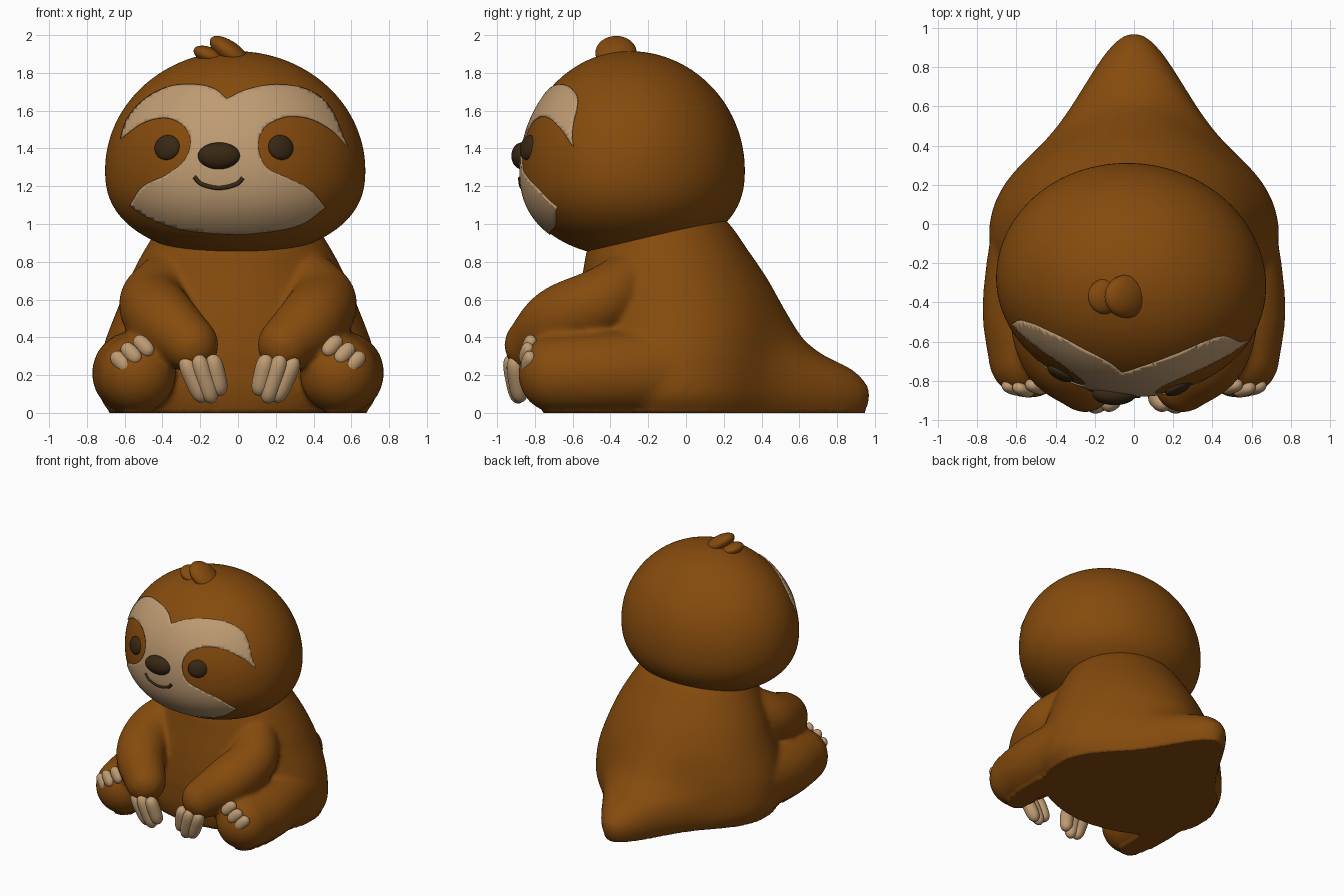
import bpy, bmesh, math
from mathutils import Vector, Matrix
from mathutils.bvhtree import BVHTree
from mathutils.geometry import delaunay_2d_cdt

if "Cube" in bpy.data.objects:
    bpy.data.objects.remove(bpy.data.objects["Cube"])


def material(name, rgb):
    m = bpy.data.materials.new(name)
    m.diffuse_color = (*rgb, 1)
    m.use_nodes = True
    m.node_tree.nodes["Principled BSDF"].inputs["Base Color"].default_value = m.diffuse_color
    return m


BROWN = material("brown fur", (0.235, 0.07, 0.004))
CREAM = material("cream", (0.52, 0.33, 0.17))
DARK = material("dark brown", (0.04, 0.021, 0.007))


def finish(name, bm, mat):
    bmesh.ops.recalc_face_normals(bm, faces=bm.faces)
    me = bpy.data.meshes.new(name)
    bm.to_mesh(me)
    bm.free()
    me.materials.append(mat)
    for p in me.polygons:
        p.use_smooth = True
    ob = bpy.data.objects.new(name, me)
    bpy.context.collection.objects.link(ob)
    return ob


def blob(name, loc, size, mat, axis=(0, 0, 1), blunt=0):
    """Ellipsoid whose local z points along axis; blunt squares off its ends."""
    bm = bmesh.new()
    bmesh.ops.create_uvsphere(bm, u_segments=28, v_segments=24, radius=1)
    for v in bm.verts:
        k = math.sqrt(1 + blunt * v.co.z ** 2)
        v.co.x *= k
        v.co.y *= k
    rot = Vector(axis).to_track_quat('Z', 'Y').to_matrix().to_4x4()
    bm.transform(Matrix.Translation(loc) @ rot @ Matrix.Diagonal((*size, 1)))
    return finish(name, bm, mat)


def spline(pts, n=8):
    """Smooth open curve through points, last point left off."""
    P = [Vector(p) for p in pts]
    P = [2 * P[0] - P[1]] + P + [2 * P[-1] - P[-2]]
    out = []
    for a, b, c, d in zip(P, P[1:], P[2:], P[3:]):
        for i in range(n):
            t = i / n
            out.append(0.5 * (2 * b + (c - a) * t + (2 * a - 5 * b + 4 * c - d) * t * t
                              + (3 * b - a - 3 * c + d) * t ** 3))
    return out


# body: stacked rings with a pointed tail bulge (z, half width, front y, back y, tail)
bm = bmesh.new()
rows = [(0.0, .68, -.58, .50, .45), (.08, .73, -.60, .505, .47), (.15, .74, -.61, .51, .45),
        (.23, .735, -.61, .51, .37), (.30, .725, -.61, .51, .23), (.36, .71, -.605, .505, .15),
        (.42, .69, -.60, .50, .10), (.56, .635, -.58, .475, .04), (.72, .57, -.55, .405, .02),
        (.88, .485, -.52, .315, 0), (1.0, .40, -.46, .23, 0), (1.12, .25, -.38, .1, 0)]
N = 96
rings = []
for z, w, f, b, tail in spline(rows, 4) + [rows[-1]]:
    ring = []
    for i in range(N):
        a = 2 * math.pi * i / N
        s = math.sin(a)
        ring.append(bm.verts.new((w * math.cos(a),
                                  (f + b) / 2 + (b - f) / 2 * s + tail * max(0, s) ** 11, z)))
    rings.append(ring)
for r0, r1 in zip(rings, rings[1:]):
    for i in range(N):
        bm.faces.new((r0[i], r0[(i + 1) % N], r1[(i + 1) % N], r1[i]))
bm.faces.new(rings[0])
bm.faces.new(rings[-1])

# arms and legs: chains of spheres (x, y, z, radius), mirrored
arm = [(.36, -.28, .72, .15), (.45, -.45, .59, .18), (.395, -.67, .49, .183), (.25, -.815, .36, .149)]
leg = [(.47, .04, .24, .24), (.53, -.22, .22, .227), (.555, -.46, .21, .22), (.535, -.68, .205, .21)]
for side in (-1, 1):
    for limb in (arm, leg):
        for x, y, z, r in spline(limb, 9) + [Vector(limb[-1])]:
            bmesh.ops.create_icosphere(bm, subdivisions=3, radius=r,
                                       matrix=Matrix.Translation((side * x, y, z)))
body = finish("body", bm, BROWN)

# melt body and limbs together, then flatten the base
mod = body.modifiers.new("melt", 'REMESH')
mod.mode = 'VOXEL'
mod.voxel_size = 0.016
mod.use_smooth_shade = True
mod = body.modifiers.new("soften", 'SMOOTH')
mod.factor = 0.5
mod.iterations = 18
dg = bpy.context.evaluated_depsgraph_get()
melted = bpy.data.meshes.new_from_object(body.evaluated_get(dg))
body.modifiers.clear()
body.data = melted
for v in melted.vertices:
    if v.co.z < 0.016:
        v.co.z = 0

# head: egg with a fuller chin, turned slightly
bm = bmesh.new()
bmesh.ops.create_uvsphere(bm, u_segments=180, v_segments=120, radius=1)
for v in bm.verts:
    x, y, z = v.co
    k = 1
    if z < 0:
        k = math.sqrt(max(0, 1 - abs(z) ** 2.4) / max(1e-6, 1 - z * z))
    v.co = (x * k * .69, y * k * (.61 if y > 0 else .573), z * (.63 if z > 0 else .46))
bm.transform(Matrix.Translation((-.015, -.30, 1.285)) @ Matrix.Rotation(math.radians(-7), 4, 'Z'))
tree = BVHTree.FromBMesh(bm)
head = finish("head", bm, BROWN)


def on_face(x, z, lift):
    hit, normal, _, _ = tree.ray_cast(Vector((x, -3, z)), Vector((0, 1, 0)))
    return hit + normal * lift


# face mask: outline in x, z filled with a fine net and laid on the head
segments = [
    [(-.06, 1.66), (.05, 1.71), (.2, 1.735), (.36, 1.71), (.48, 1.62), (.575, 1.41)],
    [(.575, 1.41), (.5, 1.49), (.38, 1.555), (.25, 1.565), (.14, 1.51), (.105, 1.41),
     (.15, 1.3), (.27, 1.24), (.38, 1.18), (.46, 1.09)],
    [(.46, 1.09), (.32, .995), (.1, .955), (-.08, .95), (-.3, .975), (-.46, 1.03), (-.57, 1.1)],
    [(-.57, 1.1), (-.5, 1.2), (-.37, 1.265), (-.28, 1.34), (-.25, 1.44), (-.29, 1.52),
     (-.38, 1.56), (-.5, 1.535), (-.62, 1.45)],
    [(-.62, 1.45), (-.58, 1.56), (-.49, 1.66), (-.36, 1.725), (-.22, 1.735), (-.12, 1.71), (-.06, 1.66)]]
outline = [p for s in segments for p in spline(s)]
net = [Vector((-.6413 + .02 * i, .9417 + .02 * j)) for i in range(62) for j in range(41)]
pts, _, tris, *_ = delaunay_2d_cdt(outline + net, [], [list(range(len(outline)))], 1, 1e-5)
bm = bmesh.new()
verts = {i: bm.verts.new(on_face(pts[i].x, pts[i].y, .007)) for i in {i for t in tris for i in t}}
for t in tris:
    bm.faces.new([verts[i] for i in t])
mask = finish("face_mask", bm, CREAM)
if sum(p.normal.y * p.area for p in mask.data.polygons) > 0:
    mask.data.flip_normals()
mod = mask.modifiers.new("thickness", 'SOLIDIFY')
mod.thickness = .0095
mod.offset = -1

# eyes, nose and smile
for name, x in (("eye_left", -.375), ("eye_right", .227)):
    p = on_face(x, 1.405, 0)
    n = on_face(x, 1.405, 1) - p
    blob(name, p, (.073, .067, .03), DARK, n)
blob("nose", on_face(-.10, 1.36, .006), (.112, .056, .071), DARK)
curve = bpy.data.curves.new("smile", 'CURVE')
curve.dimensions = '3D'
curve.bevel_depth = .012
curve.bevel_resolution = 3
curve.use_fill_caps = True
path = spline([(-.23, 1.25), (-.19, 1.212), (-.10, 1.192), (-.01, 1.212), (.03, 1.25)])
line = curve.splines.new('POLY')
line.points.add(len(path) - 1)
for pt, p in zip(line.points, path):
    pt.co = (*on_face(p.x, p.y, .003), 1)
curve.materials.append(DARK)
bpy.context.collection.objects.link(bpy.data.objects.new("smile", curve))

# hair tuft
blob("tuft_large", (-.04, -.37, 1.905), (.11, .058, .13), BROWN, (-.8, 0, .6))
blob("tuft_small", (-.15, -.37, 1.89), (.09, .045, .09), BROWN, (-.9, 0, .38))

# hand claws (top to tip) and toe claws, mirrored
claws = [((.285, -.90, .27), (.20, -.87, .085)), ((.215, -.92, .28), (.15, -.88, .08)),
         ((.14, -.91, .28), (.105, -.875, .12))]
toes = [(.62, -.835, .27), (.565, -.845, .315), (.50, -.83, .355)]
for side, label in ((-1, "left"), (1, "right")):
    flip = Vector((side, 1, 1))
    for i, (a, b) in enumerate(claws):
        a, b = Vector(a) * flip, Vector(b) * flip
        blob(f"hand_claw_{label}_{i}", (a + b) / 2 + Vector((.008, -.008, 0)),
             (.049, .049, (a - b).length / 2 + .03), CREAM, a - b, blunt=.9)
    for i, p in enumerate(toes):
        blob(f"toe_claw_{label}_{i}", Vector(p) * flip, (.035, .042, .066), CREAM,
             (side * .55, .2, .6), blunt=.6)
